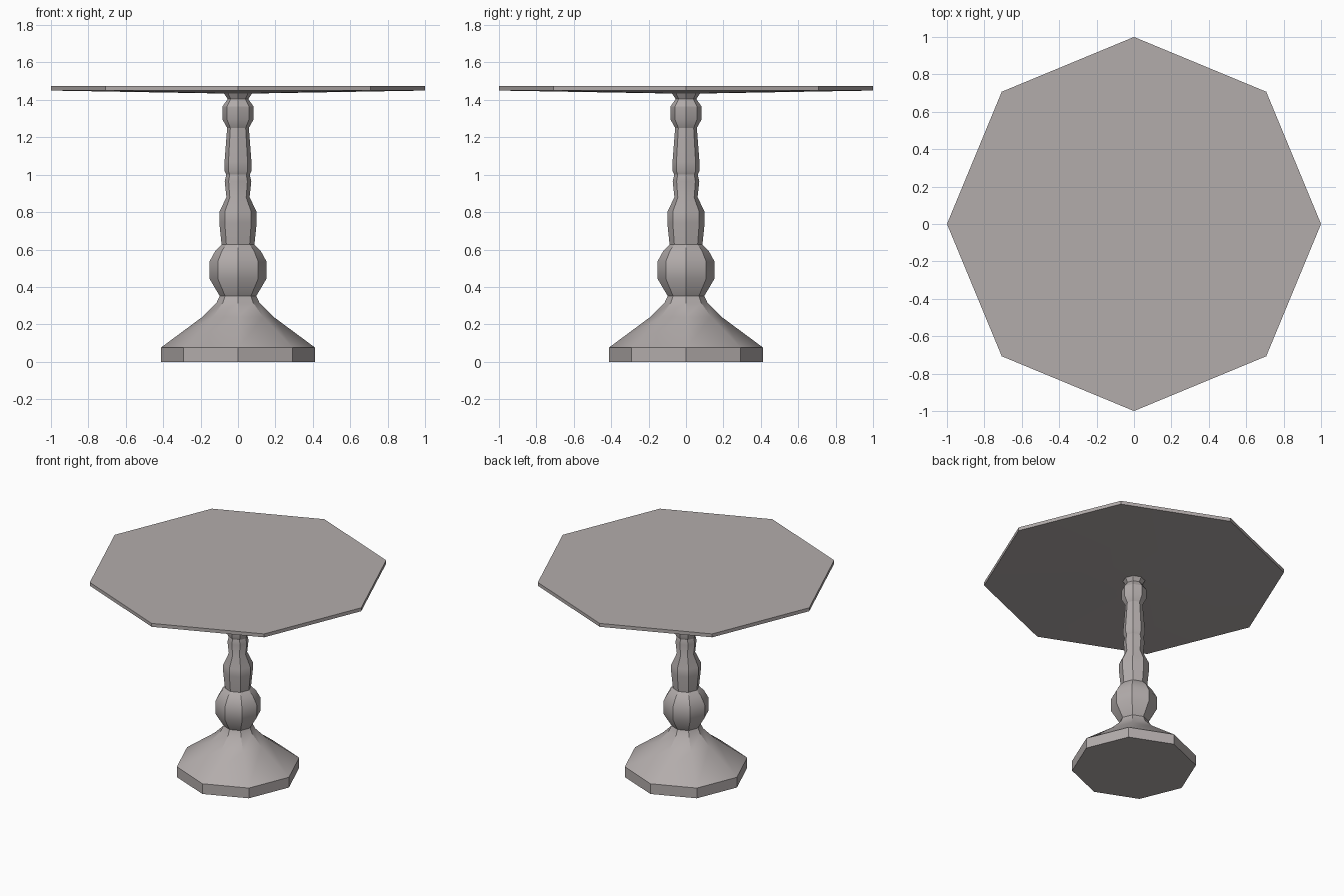
import bpy, bmesh, math

if "Cube" in bpy.data.objects:
    bpy.data.objects.remove(bpy.data.objects["Cube"])

SIDES = 8

mat = bpy.data.materials.new("warm_grey")
mat.diffuse_color = (0.45, 0.415, 0.41, 1)
mat.use_nodes = True
mat.node_tree.nodes["Principled BSDF"].inputs["Base Color"].default_value = mat.diffuse_color


def turned(name, profile):
    """Revolve (radius, height) points into a capped eight-sided solid."""
    bm = bmesh.new()
    rings = []
    for r, z in profile:
        rings.append([bm.verts.new((r * math.cos(2 * math.pi * i / SIDES),
                                    r * math.sin(2 * math.pi * i / SIDES), z))
                      for i in range(SIDES)])
    for a, b in zip(rings, rings[1:]):
        for i in range(SIDES):
            j = (i + 1) % SIDES
            bm.faces.new((a[i], a[j], b[j], b[i]))
    bm.faces.new(rings[0][::-1])
    bm.faces.new(rings[-1])
    me = bpy.data.meshes.new(name)
    bm.to_mesh(me)
    bm.free()
    ob = bpy.data.objects.new(name, me)
    bpy.context.collection.objects.link(ob)
    me.materials.append(mat)
    bpy.ops.object.select_all(action='DESELECT')
    ob.select_set(True)
    bpy.context.view_layer.objects.active = ob
    bpy.ops.object.shade_smooth_by_angle(angle=math.radians(30))
    return ob


# Flared foot and turned column
turned("pedestal", [
    (0.413, 0), (0.413, 0.075), (0.19, 0.24), (0.115, 0.315), (0.098, 0.352),
    (0.153, 0.445), (0.153, 0.535), (0.12, 0.595), (0.088, 0.627),
    (0.10, 0.745), (0.10, 0.80), (0.062, 0.88), (0.071, 0.965),
    (0.063, 1.0), (0.072, 1.02), (0.072, 1.07), (0.058, 1.25),
    (0.083, 1.295), (0.083, 1.365), (0.055, 1.405), (0.077, 1.438)])

# Thin top with a slightly dished underside
turned("table_top", [(0.077, 1.434), (0.25, 1.437), (1.0, 1.45), (1.0, 1.475)])
